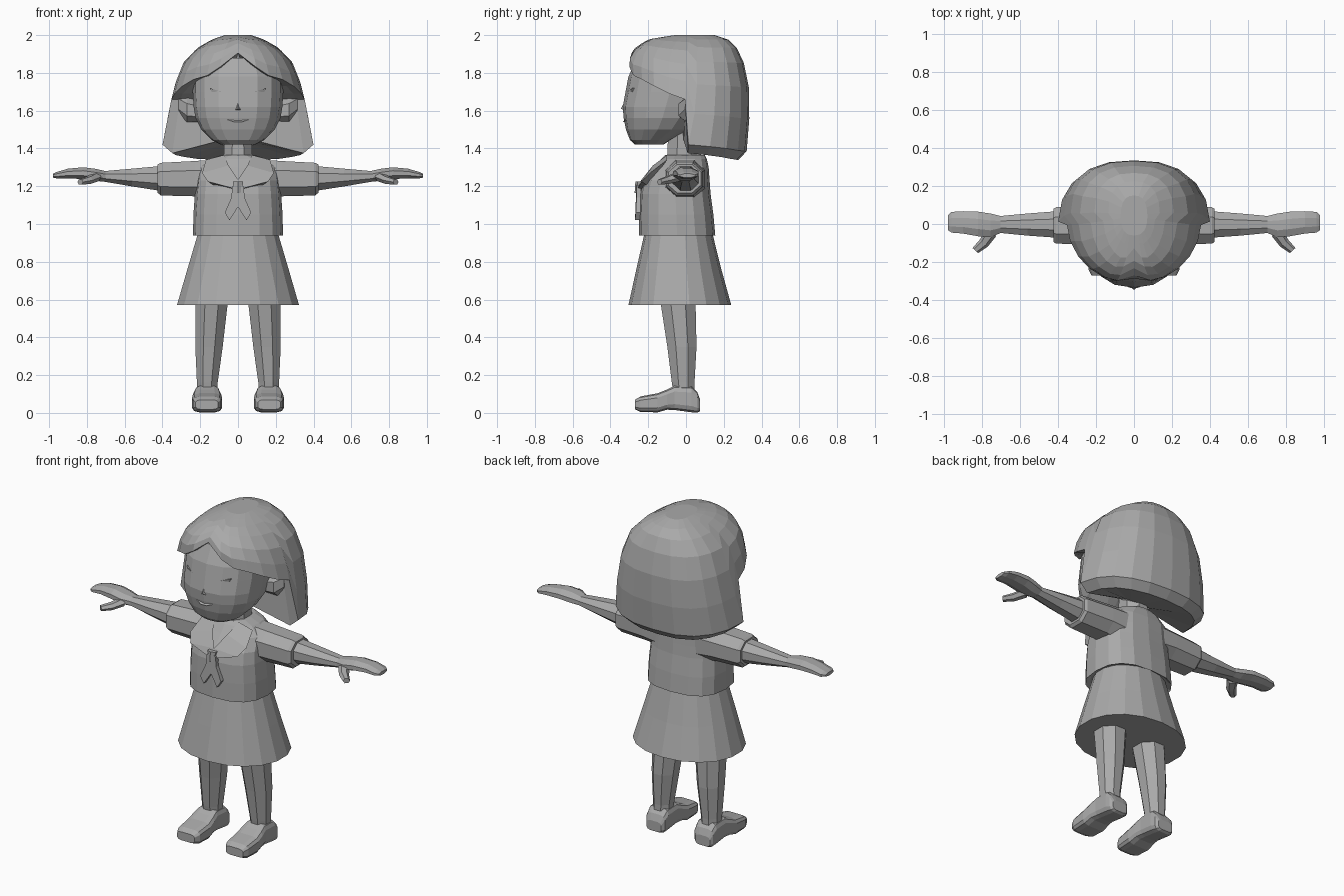
import bpy, bmesh, math
from mathutils import Vector

GREY = bpy.data.materials.new("plain_grey")
GREY.diffuse_color = (0.4, 0.4, 0.4, 1)


def make(name, rings, cap=True, closed=True):
    """Skin a list of equal-length point rings into one flat-shaded object."""
    bm = bmesh.new()
    vs = [[bm.verts.new(p) for p in r] for r in rings]
    n = len(rings[0])
    for a, b in zip(vs, vs[1:]):
        for i in range(n if closed else n - 1):
            j = (i + 1) % n
            bm.faces.new((a[i], a[j], b[j], b[i]))
    if cap:
        bm.faces.new(vs[0][::-1])
        bm.faces.new(vs[-1])
    bmesh.ops.recalc_face_normals(bm, faces=bm.faces)
    me = bpy.data.meshes.new(name)
    bm.to_mesh(me)
    bm.free()
    me.materials.append(GREY)
    ob = bpy.data.objects.new(name, me)
    bpy.context.collection.objects.link(ob)
    return ob


def unit(a, p):
    """Point on a unit superellipse; angle 0 looks to the front (-second axis)."""
    s, c = math.sin(a), math.cos(a)
    f = lambda v: math.copysign(abs(v) ** (2 / p), v)
    return f(s), -f(c)


def loft(name, axis, secs, n=8, p=2.0, turn=0.0):
    """secs: (position on axis, low u, high u, low v, high v)."""
    rings = []
    for t, u0, u1, v0, v1 in secs:
        ring = []
        for i in range(n):
            a, b = unit(2 * math.pi * (i + turn) / n, p)
            u, v = (u0 + u1) / 2 + a * (u1 - u0) / 2, (v0 + v1) / 2 + b * (v1 - v0) / 2
            ring.append({"x": (t, u, v), "y": (u, t, v), "z": (u, v, t)}[axis])
        rings.append(ring)
    return make(name, rings)


def mirror_pair(ob):
    """Copy an object to the other side of x = 0."""
    me = ob.data.copy()
    for v in me.vertices:
        v.co.x *= -1
    me.flip_normals()
    other = bpy.data.objects.new("left_" + ob.name, me)
    bpy.context.collection.objects.link(other)
    ob.name = "right_" + ob.name


def plate(name, pts, depth=0.02):
    """Flat outline of (x, y, z) points thickened towards the back."""
    return make(name, [pts, [(x, y + depth, z) for x, y, z in pts]])


def lerp_table(table, x):
    for a, b in zip(table, table[1:]):
        if x <= b[0]:
            t = max(0, (x - a[0]) / (b[0] - a[0]))
            return [p + (q - p) * t for p, q in zip(a[1:], b[1:])]
    return list(table[-1][1:])


# Head, narrowing to the chin
loft("head", "z", [(z, -w, w, f, b) for z, w, f, b in (
    (1.42, .09, -.27, -.12), (1.445, .14, -.297, -.08), (1.50, .195, -.318, .02),
    (1.56, .225, -.33, .08), (1.62, .235, -.335, .12), (1.70, .24, -.32, .15),
    (1.78, .24, -.305, .16), (1.88, .20, -.26, .15))], n=16, p=2.3)
loft("neck", "z", [(1.3, -.085, .085, -.11, .09), (1.5, -.075, .075, -.10, .08)], n=8, turn=.5)

# Small face folds: nose, mouth and eyelids
make("nose", [[(-.02, -.325, 1.60), (.02, -.325, 1.60), (0, -.32, 1.66)],
              [(-.004, -.345, 1.61), (.004, -.345, 1.61), (0, -.335, 1.63)]])
plate("mouth", [(-.065, -.318, 1.555), (.065, -.318, 1.555), (.02, -.336, 1.54), (-.02, -.336, 1.54)])
mirror_pair(plate("eyelid", [(.09, -.309, 1.70), (.15, -.285, 1.72), (.14, -.285, 1.70)]))

# Ears
mirror_pair(loft("ear", "x", [(.20, -.04, .04, 1.54, 1.65), (.27, -.045, .045, 1.54, 1.67),
                              (.315, -.01, .06, 1.58, 1.69)], n=6))

# Hair: height -> half width, front y, back y, middle y
HAIR = ((1.34, .385, -.30, .31, -.02), (1.42, .40, -.30, .33, -.02), (1.55, .375, -.30, .335, .01),
        (1.70, .345, -.30, .335, .03), (1.80, .315, -.305, .325, .03), (1.87, .28, -.31, .30, .03),
        (1.94, .205, -.265, .265, .04), (1.98, .13, -.19, .22, .04), (2.0, .07, -.06, .15, .04))
# Lower hair edge: angle from the front -> height, with a step at the side lock
EDGE = ((0, 1.905), (14, 1.83), (26, 1.785), (42, 1.765), (58, 1.73), (74, 1.69), (87, 1.66),
        (93, 1.42), (110, 1.41), (128, 1.40), (146, 1.39), (164, 1.385), (180, 1.385))


def hair_point(deg, z, scale=1.0, drop=0.0):
    w, f, b, m = lerp_table(HAIR, z)
    x, y = unit(math.radians(deg), 2.5)
    y *= (m - f) if y < 0 else (b - m)
    return (x * w * scale, m + y * scale, z - drop)


cols = list(EDGE) + [(360 - a, z) for a, z in EDGE[-2:0:-1]]
rings = [[hair_point(a, 2.0 + (z - 2.0) * f) for a, z in cols]
         for f in (0, .04, .11, .24, .45, .72, 1)]
back = lambda a: 90 < a < 270
rings.append([hair_point(a, z, .87, .045 if back(a) else 0) for a, z in cols])
rings.append([hair_point(a, z, .25, -.02 if back(a) else 0) for a, z in cols])
make("hair", rings)

# Blouse and skirt
loft("blouse", "z", [(z, -w, w, f, b) for z, w, f, b in (
    (.95, .22, -.22, .14), (.94, .238, -.25, .155), (1.05, .236, -.248, .145),
    (1.16, .228, -.243, .13), (1.23, .22, -.225, .125), (1.30, .21, -.165, .12),
    (1.345, .15, -.13, .11), (1.365, .09, -.11, .10))], n=16, p=2.6)
loft("skirt", "z", [(.57, -.328, .328, -.305, .24), (.76, -.272, .272, -.263, .187),
                    (.95, -.215, .215, -.22, .14)], n=18, p=2.1)

# Sailor collar flaps and scarf
mirror_pair(make("collar", [
    [(.075, -.10, 1.365), (.17, -.10, 1.34), (.15, -.12, 1.32)],
    [(.05, -.175, 1.31), (.19, -.19, 1.27), (.15, -.16, 1.26)],
    [(.0, -.235, 1.235), (.16, -.235, 1.225), (.12, -.20, 1.20)],
    [(.0, -.255, 1.20), (.03, -.255, 1.19), (.01, -.22, 1.18)]]))
mirror_pair(plate("scarf_tail", [(0, -.262, 1.215), (.03, -.262, 1.20), (.035, -.262, 1.14),
                                 (.07, -.266, 1.06), (.045, -.27, 1.02), (0, -.262, 1.09)], .025))
loft("scarf_knot", "z", [(1.165, -.02, .02, -.272, -.23), (1.225, -.032, .032, -.268, -.22)], n=6)

# Sleeves and arms
mirror_pair(loft("sleeve", "x", [(.10, -.12, .11, 1.12, 1.35), (.23, -.115, .105, 1.14, 1.34),
                                 (.41, -.11, .095, 1.145, 1.33), (.425, -.10, .085, 1.16, 1.32)],
                 n=8, p=2.3, turn=.5))
mirror_pair(loft("arm", "x", [(.38, -.08, .075, 1.165, 1.315), (.56, -.066, .06, 1.195, 1.297),
                              (.71, -.05, .045, 1.222, 1.282)], n=8, turn=.5))

# Hands with a thumb
mirror_pair(loft("hand", "x", [(.70, -.05, .045, 1.222, 1.282), (.755, -.075, .06, 1.225, 1.295),
                               (.82, -.07, .07, 1.235, 1.303), (.90, -.055, .072, 1.24, 1.295),
                               (.96, -.05, .068, 1.24, 1.277), (.98, -.035, .05, 1.245, 1.267)],
                 n=8, turn=.5))
thumb = []
for (x, y, z), r in (((.75, -.04, 1.25), .034), ((.79, -.10, 1.232), .028), ((.835, -.14, 1.222), .02)):
    side = Vector((.75, .66, 0)).normalized()
    thumb.append([Vector((x, y, z)) + side * r * math.cos(a) + Vector((0, 0, r * .8 * math.sin(a)))
                  for a in (i * math.pi / 3 for i in range(6))])
mirror_pair(make("thumb", thumb))

# Legs
mirror_pair(loft("leg", "z", [(.10, .105, .22, -.07, .05), (.16, .103, .222, -.08, .05),
                              (.35, .075, .232, -.105, .062), (.60, .045, .232, -.145, .058)],
                 n=8, turn=.5))

# Shoes with a raised arch
mirror_pair(loft("shoe", "y", [
    (-.27, .105, .225, .018, .07), (-.24, .088, .24, .004, .088), (-.15, .082, .245, .002, .105),
    (-.10, .088, .24, .016, .125), (-.06, .095, .232, .014, .145), (.03, .095, .232, .002, .142),
    (.06, .10, .228, .0, .11), (.075, .115, .215, .008, .07)], n=12, p=4, turn=.5))
